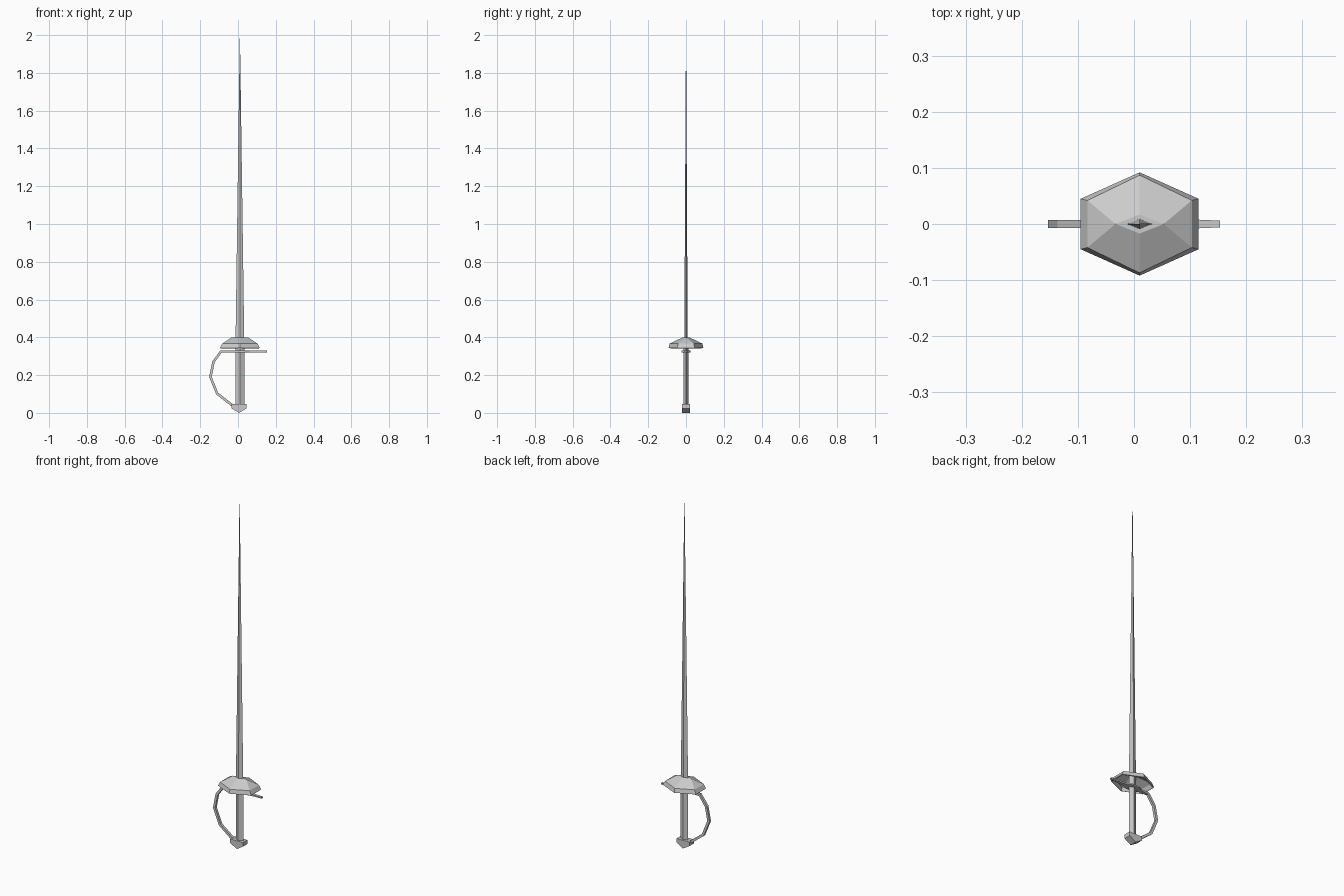
import bpy
from mathutils import Vector

if "Cube" in bpy.data.objects:
    bpy.data.objects.remove(bpy.data.objects["Cube"])

CX = 0.01  # axis of blade and grip


def make(name, verts, faces):
    mesh = bpy.data.meshes.new(name)
    mesh.from_pydata(verts, [], faces)
    mesh.update()
    obj = bpy.data.objects.new(name, mesh)
    bpy.context.collection.objects.link(obj)
    return obj


def loft(name, rings):
    """Skin equal-sized rings into a closed, flat-faced solid."""
    n = len(rings[0])
    faces = [(r * n + i, r * n + (i + 1) % n, (r + 1) * n + (i + 1) % n, (r + 1) * n + i)
             for r in range(len(rings) - 1) for i in range(n)]
    last = (len(rings) - 1) * n
    faces += [tuple(reversed(range(n))), tuple(range(last, last + n))]
    return make(name, [tuple(v) for ring in rings for v in ring], faces)


def diamond(a, b, z):
    return [(CX + a, 0, z), (CX, b, z), (CX - a, 0, z), (CX, -b, z)]


def hexagon(a, b, c, z):
    return [(CX + a, -b, z), (CX + a, b, z), (CX, c, z),
            (CX - a, b, z), (CX - a, -b, z), (CX, -c, z)]


# Blade and grip
loft("blade", [diamond(0.023, 0.009, 0.385), diamond(0.0005, 0.0003, 2.0)])
loft("grip", [diamond(0.024, 0.013, 0.03), diamond(0.024, 0.013, 0.39)])

# Hollow faceted hand guard: rim hexagon, shoulder hexagon, diamond top
verts = (hexagon(0.105, 0.045, 0.092, 0.344) + hexagon(0.093, 0.042, 0.087, 0.367)
         + diamond(0.043, 0.017, 0.40))
faces = [(i, (i + 1) % 6, 6 + (i + 1) % 6, 6 + i) for i in range(6)]
faces += [(6, 7, 12), (7, 8, 13, 12), (8, 9, 14, 13),
          (9, 10, 14), (10, 11, 15, 14), (11, 6, 12, 15), (12, 13, 14, 15)]
guard = make("hand_guard", verts, faces)
shell = guard.modifiers.new("thickness", 'SOLIDIFY')
shell.thickness = 0.006
shell.offset = -1

# Wedge-bottomed pommel
profile = [(-0.035, 0.047), (-0.035, 0.024), (0.006, 0.0), (0.045, 0.024), (0.045, 0.047)]
loft("pommel", [[(x, y, z) for x, z in profile] for y in (0.02, -0.02)])

# Crossbar and knuckle bow: one swept strip of (x, z, half width)
path = [(0.153, 0.325, 0.006), (0.06, 0.325, 0.010), (0.035, 0.325, 0.025),
        (-0.015, 0.325, 0.025), (-0.04, 0.325, 0.010), (-0.09, 0.325, 0.007),
        (-0.130, 0.270, 0.007), (-0.146, 0.190, 0.007), (-0.110, 0.102, 0.007),
        (-0.025, 0.036, 0.007)]
points = [Vector((x, 0, z)) for x, z, w in path]
side = Vector((0, 1, 0))
rings = []
for i, p in enumerate(points):
    before = (p - points[max(i - 1, 0)]).normalized()
    after = (points[min(i + 1, len(points) - 1)] - p).normalized()
    normal = (before + after).normalized().cross(side)
    t = 0.004 if i < 5 else 0.007
    w = path[i][2]
    rings.append([p + normal * t * a + side * w * b
                  for a, b in ((1, 1), (-1, 1), (-1, -1), (1, -1))])
loft("knuckle_bow", rings)

# Consistent outward normals on the closed parts
import bmesh
for obj in bpy.context.collection.objects:
    if obj.name == "hand_guard":
        continue
    bm = bmesh.new()
    bm.from_mesh(obj.data)
    bmesh.ops.recalc_face_normals(bm, faces=bm.faces)
    bm.to_mesh(obj.data)
    bm.free()
